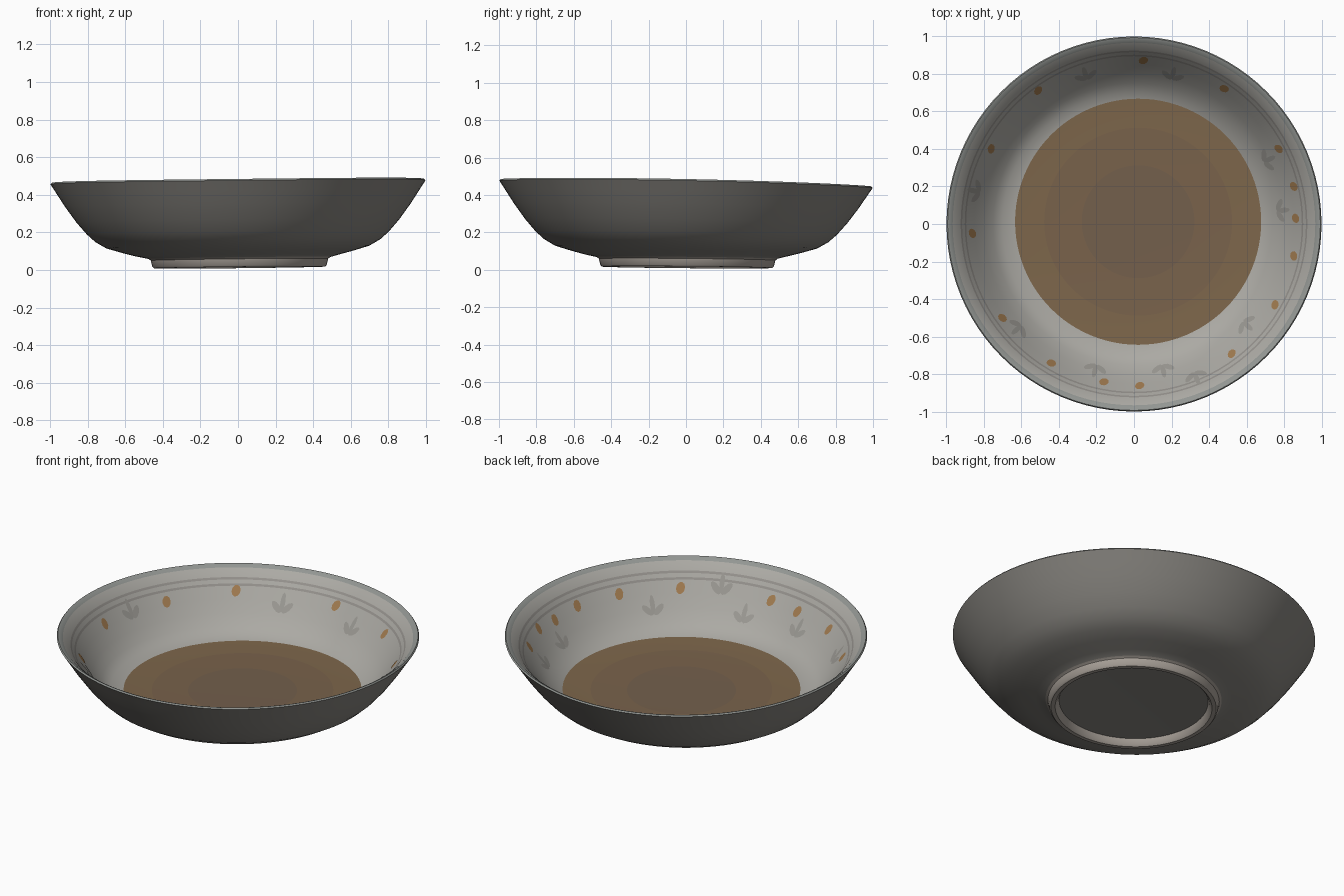
import bpy, bmesh
from math import sin, cos, pi, atan2, hypot

if "Cube" in bpy.data.objects:
    bpy.data.objects.remove(bpy.data.objects["Cube"])

SEG = 96


def tilt(x, y, z):
    # the hand-made bowl leans slightly and its rim dips at front and back
    return (x, y, z + 0.011 * x - 0.02 * y * min(1, 0.4 + z * 1.3) - 0.02 * z * y * y)


def material(name, rgb):
    m = bpy.data.materials.new(name)
    m.diffuse_color = (*rgb, 1)
    m.use_nodes = True
    m.node_tree.nodes["Principled BSDF"].inputs["Base Color"].default_value = m.diffuse_color
    return m


GLAZE = material("dark_glaze", (0.245, 0.235, 0.215))
CREAM = material("pale_glaze", (0.41, 0.40, 0.37))
LINE = material("painted_line", (0.30, 0.285, 0.265))
RIM = material("rim_glaze", (0.29, 0.305, 0.29))
CLAY = material("bare_clay", (0.40, 0.36, 0.32))
BROTH = material("broth", (0.205, 0.133, 0.07))
MIDDLE = material("broth_middle", (0.19, 0.122, 0.07))
DEEP = material("broth_centre", (0.172, 0.115, 0.072))
ORANGE = material("orange_petal", (0.36, 0.20, 0.08))
LEAF = material("grey_leaf", (0.32, 0.31, 0.285))


def finish(bm, name, mats):
    me = bpy.data.meshes.new(name)
    bm.to_mesh(me)
    bm.free()
    for m in mats:
        me.materials.append(m)
    ob = bpy.data.objects.new(name, me)
    bpy.context.collection.objects.link(ob)
    return ob


def shift(r, z):
    # foot and broth sit a little off centre
    if z < 0.07 and r < 0.5:
        return 0.008, 0.006
    return (0.022, 0.012) if r < 0.66 and z > 0.13 else (0, 0)


def lathe(name, profile, mats, angle=0.6):
    """Spin (r, z, material index of the band that follows) about z."""
    bm = bmesh.new()
    rings = []
    for r, z, _ in profile:
        dx, dy = shift(r, z)
        n = 1 if r == 0 else SEG
        rings.append([bm.verts.new(tilt(dx + r * cos(2 * pi * i / SEG),
                                        dy + r * sin(2 * pi * i / SEG), z)) for i in range(n)])
    for (a, b), p in zip(zip(rings, rings[1:]), profile):
        for i in range(SEG):
            j = (i + 1) % SEG
            if len(b) == 1:
                f = bm.faces.new((a[i], a[j], b[0]))
            elif len(a) == 1:
                f = bm.faces.new((a[0], b[j], b[i]))
            else:
                f = bm.faces.new((a[i], a[j], b[j], b[i]))
            f.material_index = p[2]
    bmesh.ops.recalc_face_normals(bm, faces=bm.faces)
    if name == "broth_surface":
        bm.normal_update()
        if sum(f.normal.z for f in bm.faces) < 0:
            bmesh.ops.reverse_faces(bm, faces=bm.faces)
    ob = finish(bm, name, mats)
    bpy.ops.object.select_all(action='DESELECT')
    ob.select_set(True)
    bpy.context.view_layer.objects.active = ob
    bpy.ops.object.shade_smooth_by_angle(angle=angle)
    return ob


# Bowl: inside wall from the broth edge up, over the rim, down to the foot
inner = [(0.655, 0.142, 0), (0.70, 0.155, 0), (0.75, 0.192, 0), (0.80, 0.247, 0),
         (0.85, 0.314, 0), (0.893, 0.375, 1), (0.901, 0.386, 0), (0.915, 0.405, 1),
         (0.923, 0.416, 0), (0.965, 0.458, 2), (0.983, 0.471, 2)]
outer = [(0.992, 0.474, 2), (0.998, 0.466, 3), (0.965, 0.415, 3), (0.92, 0.345, 3),
         (0.86, 0.262, 3), (0.805, 0.198, 3), (0.76, 0.157, 3), (0.70, 0.122, 3),
         (0.62, 0.098, 3), (0.54, 0.077, 3), (0.485, 0.064, 4)]
foot = [(0.472, 0.055, 4), (0.464, 0.022, 4), (0.455, 0.013, 4), (0.432, 0.013, 4),
        (0.42, 0.025, 4), (0.41, 0.052, 3), (0.2, 0.057, 3), (0, 0.057, 3)]
lathe("bowl", inner + outer + foot, [CREAM, LINE, RIM, GLAZE, CLAY])

# Broth filling the bottom
lathe("broth_surface", [(0, 0.132, 0), (0.3, 0.133, 1), (0.5, 0.136, 2), (0.6, 0.139, 2),
                        (0.655, 0.142, 2)], [DEEP, MIDDLE, BROTH])


def wall(r):
    for (r0, z0, _), (r1, z1, _) in zip(inner, inner[1:]):
        if r <= r1:
            return z0 + (z1 - z0) * (r - r0) / (r1 - r0)
    return inner[-1][1]


def blob(bm, x, y, length, width, turn):
    """Flat oval laid on the inside wall."""
    verts = []
    for i in range(10):
        a = 2 * pi * i / 10
        u, v = length * cos(a), width * sin(a)
        px, py = x + u * cos(turn) - v * sin(turn), y + u * sin(turn) + v * cos(turn)
        verts.append(bm.verts.new(tilt(px, py, wall(max(0.656, hypot(px, py))) + 0.004)))
    bm.faces.new(verts)


# Orange painted petals
bm = bmesh.new()
for x, y in [(-.76, .4), (-.86, -.05), (-.7, -.5), (-.44, -.74), (-.16, -.84), (.03, -.86),
             (.52, -.69), (.75, -.43), (.85, -.17), (.86, .03), (.85, .2), (.77, .4),
             (.48, .72), (.05, .87), (-.51, .71)]:
    blob(bm, x, y, 0.019, 0.026, atan2(y, x) + 0.3)
finish(bm, "painted_petals", [ORANGE])

# Grey painted leaf sprays between the petals
bm = bmesh.new()
for x, y in [(-.2, -.75), (.15, -.75), (.32, -.79), (.58, -.52), (-.6, -.54), (.76, .07),
             (.69, .33), (-.82, .17), (.2, .77), (-.25, .77)]:
    out = atan2(y, x)
    for k in (-1, 0, 1):
        t = out + k * 1.1
        blob(bm, x + 0.035 * cos(t), y + 0.035 * sin(t), 0.034, 0.014, t)
finish(bm, "painted_leaves", [LEAF])
